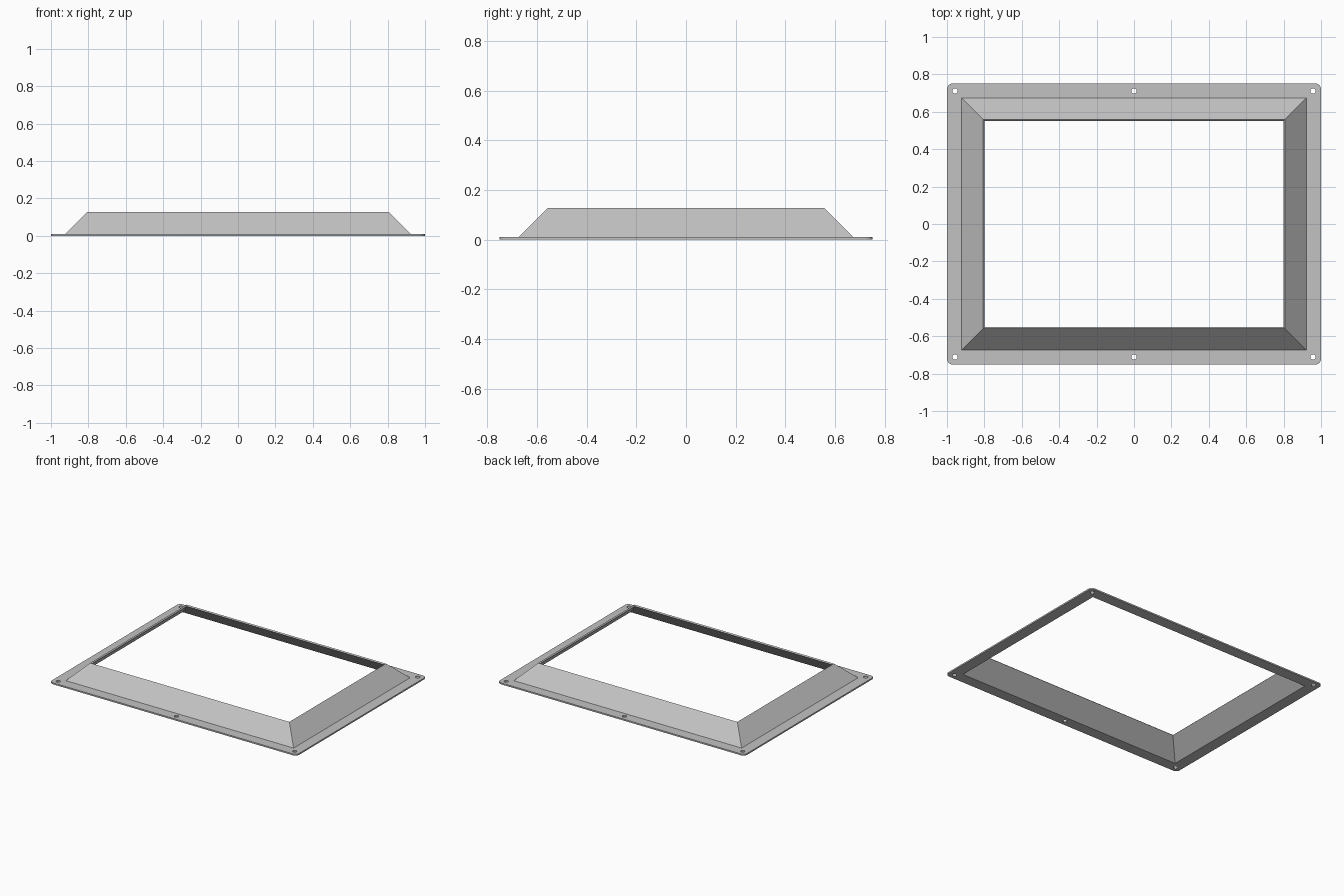
import bpy, bmesh, math
from mathutils import Matrix

if "Cube" in bpy.data.objects:
    bpy.data.objects.remove(bpy.data.objects["Cube"])

T = 0.0107          # sheet thickness
E = T / math.sqrt(2)  # offset of the square-cut lip on the 45 degree wall
CORNER_STEPS = 8

grey = bpy.data.materials.new("grey metal")
grey.diffuse_color = (0.54, 0.54, 0.54, 1)
grey.use_nodes = True
grey.node_tree.nodes["Principled BSDF"].inputs["Base Color"].default_value = grey.diffuse_color


def make_object(name, bm):
    mesh = bpy.data.meshes.new(name)
    bm.to_mesh(mesh)
    bm.free()
    obj = bpy.data.objects.new(name, mesh)
    bpy.context.collection.objects.link(obj)
    mesh.materials.append(grey)
    return obj


def ring(bm, hx, hy, z, r):
    """Rectangle of vertices with rounded (or, for r = 0, sharp) corners."""
    verts = []
    for i, (sx, sy) in enumerate([(1, 1), (-1, 1), (-1, -1), (1, -1)]):
        for k in range(CORNER_STEPS + 1):
            a = math.pi / 2 * (i + k / CORNER_STEPS)
            verts.append(bm.verts.new((sx * (hx - r) + r * math.cos(a),
                                       sy * (hy - r) + r * math.sin(a), z)))
    return verts


# Cross-section: half width, half depth, height, corner radius
D = T * (math.sqrt(2) - 1)
profile = [
    (1.0, 0.751, 0, 0.03),
    (1.0, 0.751, T, 0.03),
    (0.922, 0.674, T, 0),
    (0.806, 0.558, T + 0.116, 0),
    (0.806 - E, 0.558 - E, T + 0.116 - E, 0),
    (0.922 - D, 0.674 - D, 0, 0),
]

# Flange and sloping walls swept as one folded sheet
bm = bmesh.new()
rings = [ring(bm, *p) for p in profile]
for a, b in zip(rings, rings[1:] + rings[:1]):
    n = len(a)
    for i in range(n):
        j = (i + 1) % n
        bm.faces.new((a[i], a[j], b[j], b[i]))
bmesh.ops.remove_doubles(bm, verts=bm.verts, dist=1e-5)
bmesh.ops.recalc_face_normals(bm, faces=bm.faces)
frame = make_object("flanged_frame", bm)

# Six screw holes through the flange
bm = bmesh.new()
for x in (-0.957, 0, 0.957):
    for y in (-0.711, 0.711):
        bmesh.ops.create_cone(bm, cap_ends=True, segments=24, radius1=0.0145,
                              radius2=0.0145, depth=0.06,
                              matrix=Matrix.Translation((x, y, 0)))
cutter = make_object("screw_hole_cutter", bm)
cutter.hide_render = True

mod = frame.modifiers.new("screw holes", 'BOOLEAN')
mod.operation = 'DIFFERENCE'
mod.solver = 'EXACT'
mod.object = cutter

bpy.context.view_layer.objects.active = frame
frame.select_set(True)
bpy.ops.object.modifier_apply(modifier=mod.name)
bpy.data.objects.remove(cutter)
bpy.ops.object.shade_smooth_by_angle(angle=math.radians(30))
